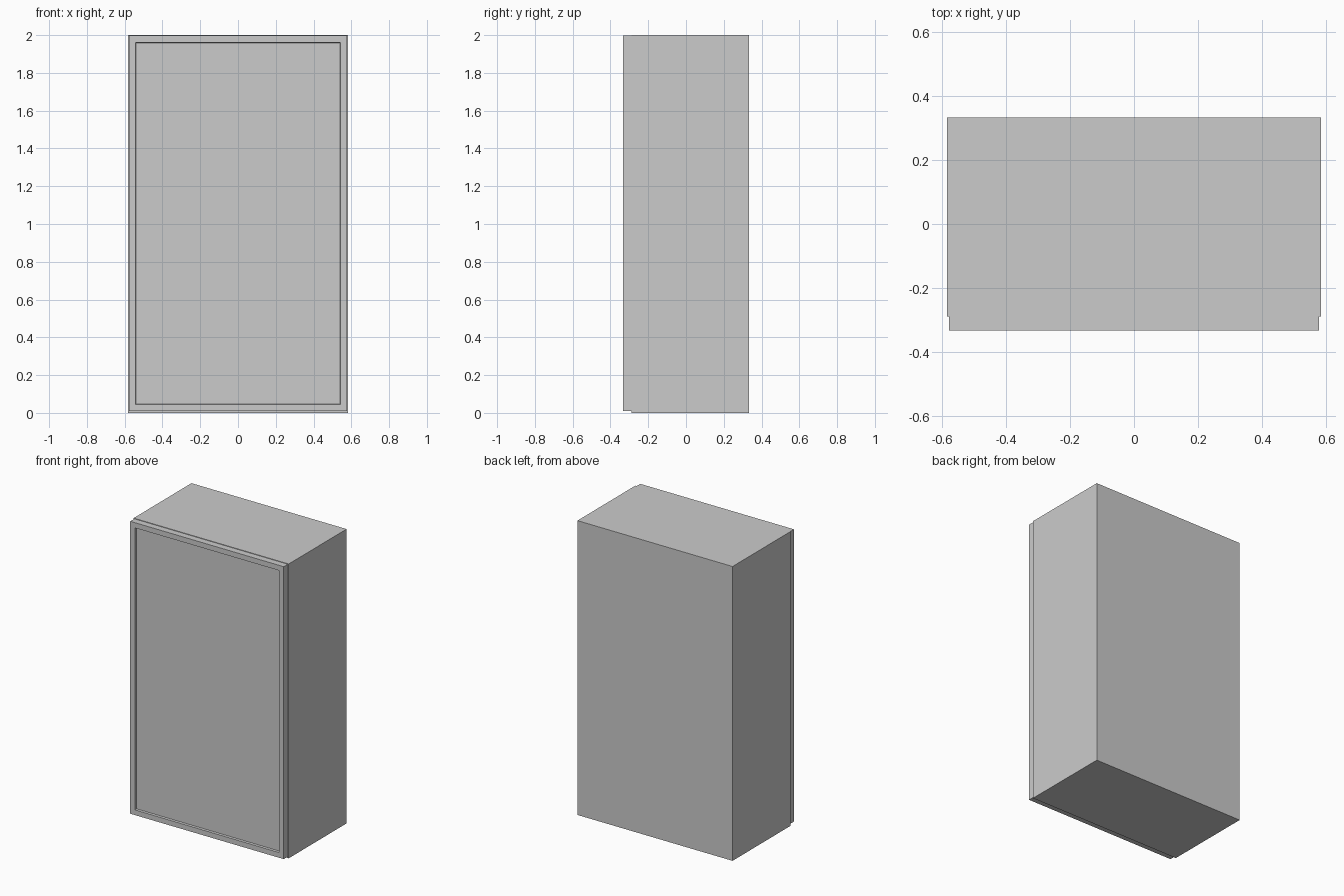
import bpy
import bmesh
from mathutils import Vector

if "Cube" in bpy.data.objects:
    bpy.data.objects.remove(bpy.data.objects["Cube"])

W, H = 0.583, 2.0            # half width, height
FRONT, BACK = -0.288, 0.333  # carcass depth range
T = 0.039                    # board thickness


def board(name, lo, hi):
    """Axis-aligned board between two corners."""
    lo, hi = Vector(lo), Vector(hi)
    bm = bmesh.new()
    bmesh.ops.create_cube(bm, size=1)
    for v in bm.verts:
        v.co = Vector((lo[i] + (v.co[i] + 0.5) * (hi[i] - lo[i]) for i in range(3)))
    mesh = bpy.data.meshes.new(name)
    bm.to_mesh(mesh)
    bm.free()
    obj = bpy.data.objects.new(name, mesh)
    bpy.context.collection.objects.link(obj)
    return obj


# Carcass: full-height sides, with top, bottom and back fitted between them
IN = W - T
board("left_side", (-W, FRONT, 0), (-IN, BACK, H))
board("right_side", (IN, FRONT, 0), (W, BACK, H))
board("bottom_panel", (-IN, FRONT, 0), (IN, BACK, T))
board("top_panel", (-IN, FRONT, H - T), (IN, BACK, H))
board("back_panel", (-IN, BACK - 0.02, T), (IN, BACK, H - T))

# Door: slab with a shallow recessed centre panel on its front
door = board("door", (-0.577, -0.333, 0.01), (0.577, FRONT - 0.001, 1.997))
bm = bmesh.new()
bm.from_mesh(door.data)
bm.normal_update()
front = min(bm.faces, key=lambda f: f.calc_center_median().y)
bmesh.ops.inset_region(bm, faces=[front], thickness=0.05)
bmesh.ops.inset_region(bm, faces=[front], thickness=0.003, depth=-0.015)
bm.to_mesh(door.data)
bm.free()
